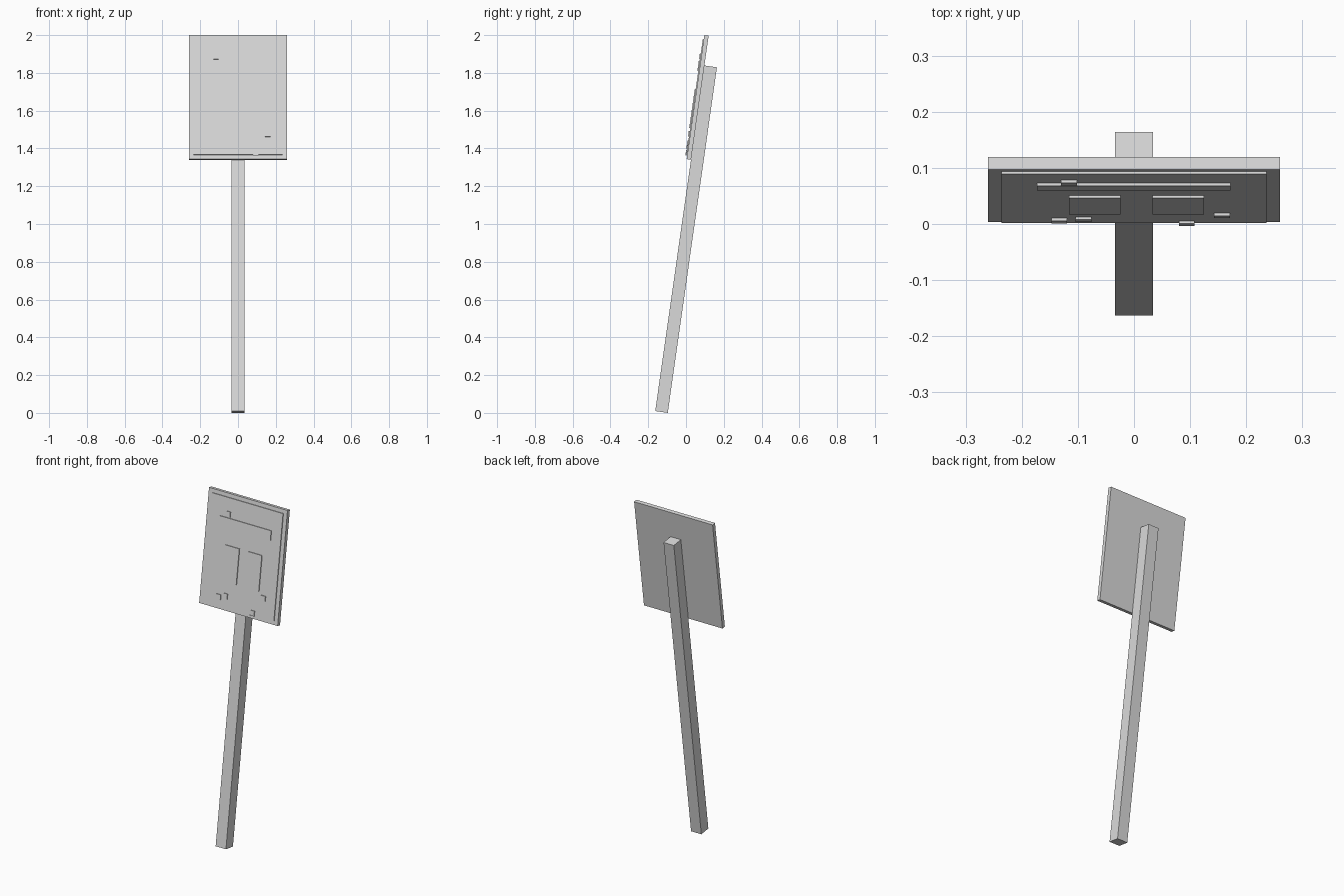
import bpy, bmesh, math
from mathutils import Matrix, Vector

cube = bpy.data.objects.get("Cube")
if cube:
    bpy.data.objects.remove(cube, do_unlink=True)

grey = bpy.data.materials.new("light grey")
grey.use_nodes = True
colour = (0.7, 0.7, 0.7, 1)
grey.diffuse_color = colour
grey.node_tree.nodes["Principled BSDF"].inputs["Base Color"].default_value = colour

# The whole sign leans back about the front bottom edge of its post
TILT = math.radians(-8.1)
LEAN = Matrix.Translation((0, -0.163, 0.0095)) @ Matrix.Rotation(TILT, 4, "X")


def slab(name, x, depth, height):
    """Box in the leaning frame from (low, high) ranges."""
    low, high = (Vector(c) for c in zip(x, depth, height))
    bm = bmesh.new()
    bmesh.ops.create_cube(bm, size=1)
    size = Matrix.Diagonal((high - low).to_4d())
    size[3][3] = 1
    bm.transform(LEAN @ Matrix.Translation((low + high) / 2) @ size)
    mesh = bpy.data.meshes.new(name)
    bm.to_mesh(mesh)
    bm.free()
    mesh.materials.append(grey)
    obj = bpy.data.objects.new(name, mesh)
    bpy.context.collection.objects.link(obj)
    return obj


# Post, board and raised panel
slab("post", (-0.034, 0.034), (0, 0.067), (0, 1.848))
slab("board", (-0.26, 0.26), (-0.023, 0), (1.344, 2.007))
slab("panel", (-0.236, 0.236), (-0.028, -0.023), (1.367, 1.984))

# Raised shapes on the panel
RELIEF = (-0.033, -0.028)
slab("title_bar", (-0.173, 0.172), RELIEF, (1.814, 1.87))
for side, left in (("right", -0.116), ("left", 0.033)):
    slab(side + "_column", (left, left + 0.092), RELIEF, (1.51, 1.716))

# Small square studs: left edge and top
studs = [(-0.13, 1.907), (-0.147, 1.428), (-0.104, 1.443), (0.08, 1.392), (0.143, 1.493)]
for i, (left, top) in enumerate(studs):
    slab(f"stud_{i + 1}", (left, left + 0.028), RELIEF, (top - 0.03, top))
